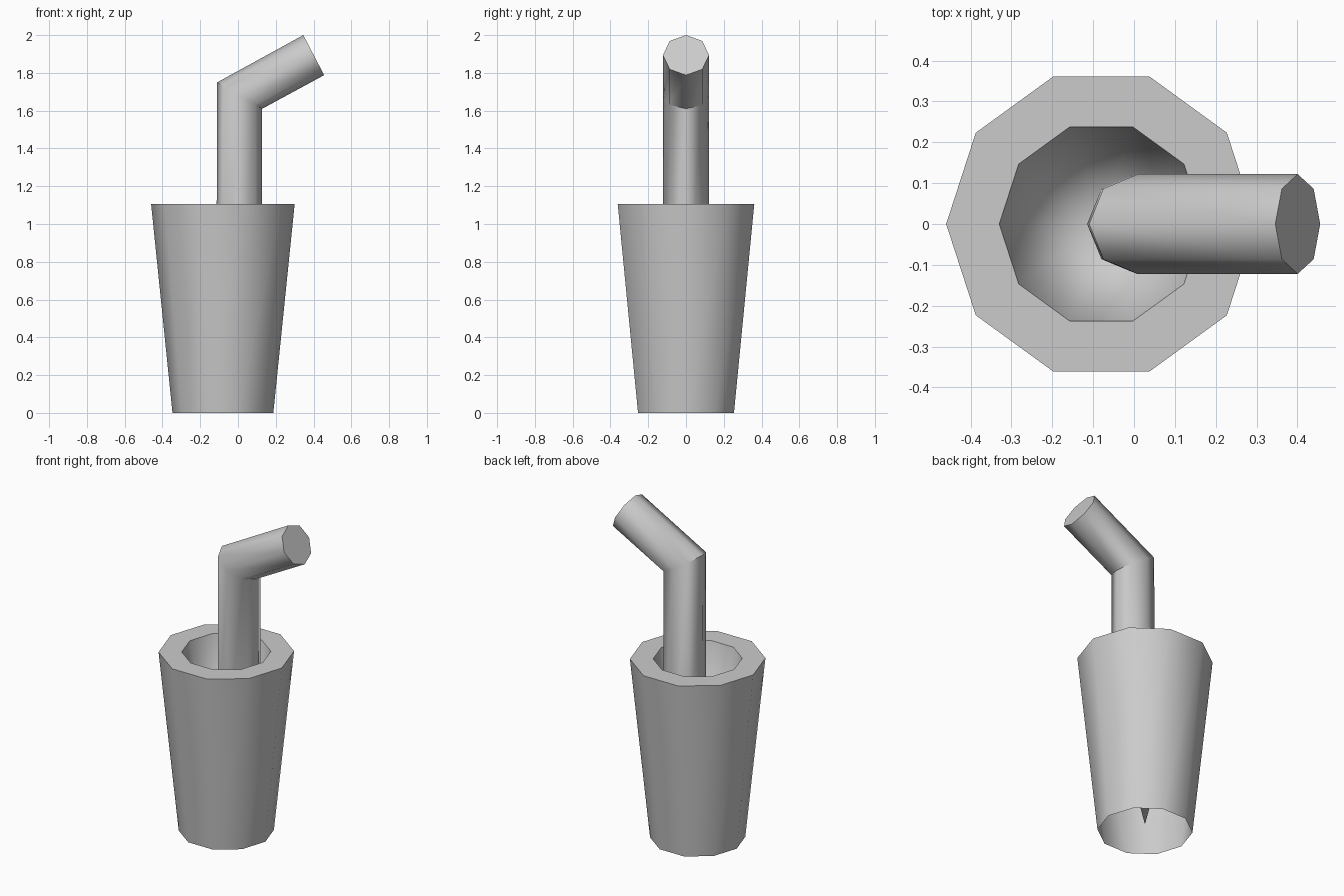
import bpy, bmesh, math
from mathutils import Vector

default = bpy.data.objects.get("Cube")
if default:
    bpy.data.objects.remove(default, do_unlink=True)

grey = bpy.data.materials.new("plain_grey")
grey.use_nodes = True
grey.diffuse_color = (0.6, 0.6, 0.6, 1)
grey.node_tree.nodes["Principled BSDF"].inputs["Base Color"].default_value = (0.6, 0.6, 0.6, 1)


def ring(bm, sides, centre, u, v):
    """Polygon ring spanned by two half-axes."""
    verts = []
    for i in range(sides):
        a = math.tau * i / sides
        verts.append(bm.verts.new(Vector(centre) + Vector(u) * math.cos(a) + Vector(v) * math.sin(a)))
    return verts


def bridge(bm, lower, upper):
    n = len(lower)
    for i in range(n):
        j = (i + 1) % n
        bm.faces.new((lower[i], lower[j], upper[j], upper[i]))


def finish(bm, name):
    mesh = bpy.data.meshes.new(name)
    bm.to_mesh(mesh)
    bm.free()
    mesh.materials.append(grey)
    obj = bpy.data.objects.new(name, mesh)
    bpy.context.collection.objects.link(obj)
    bpy.ops.object.select_all(action='DESELECT')
    obj.select_set(True)
    bpy.context.view_layer.objects.active = obj
    bpy.ops.object.shade_smooth_by_angle(angle=math.radians(50))


# Cup: tapered wall open underneath, flat rim, cavity narrowing to a point
bm = bmesh.new()
cup_x = -0.08
rings = [ring(bm, 10, (cup_x, 0, z), (r, 0, 0), (0, r, 0))
         for r, z in ((0.267, 0), (0.38, 1.105), (0.25, 1.105))]
bridge(bm, rings[0], rings[1])
bridge(bm, rings[1], rings[2])
tip = bm.verts.new((cup_x, 0, 0.043))
for a, b in zip(rings[2], rings[2][1:] + rings[2][:1]):
    bm.faces.new((a, b, tip))
finish(bm, "cup")

# Straw: upright tube, mitred bend, slanted closed end
bm = bmesh.new()
side = (0, 0.122, 0)
base = ring(bm, 8, (0.006, 0, 0.5), (0.121, 0, 0), side)
bend = ring(bm, 8, (0.009, 0, 1.68), (0.119, 0, -0.07), side)
end = ring(bm, 8, (0.401, 0, 1.894), (0.055, 0, -0.106), side)
bridge(bm, base, bend)
bridge(bm, bend, end)
bm.faces.new(list(reversed(base)))
bm.faces.new(end)
finish(bm, "straw")
